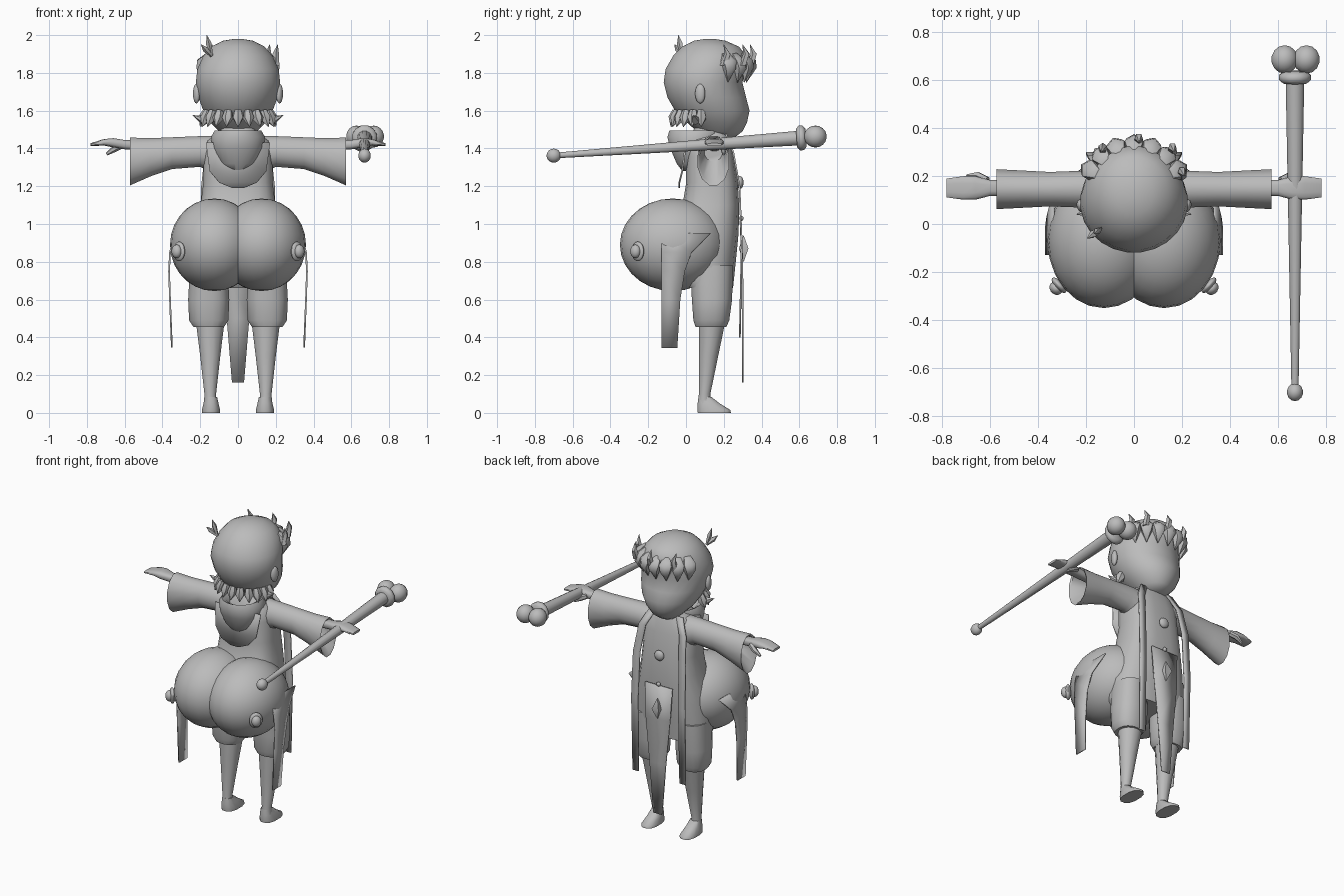
import bpy
import bmesh
import math
from mathutils import Vector, Matrix

default_cube = bpy.data.objects.get("Cube")
if default_cube:
    bpy.data.objects.remove(default_cube, do_unlink=True)

clay = bpy.data.materials.new("plain grey")
clay.use_nodes = True
grey = (0.5, 0.5, 0.5, 1)
clay.diffuse_color = grey
clay.node_tree.nodes["Principled BSDF"].inputs["Base Color"].default_value = grey


def finish(name, bm, mirror=False, thickness=0, sharp=50):
    """Turn a bmesh into a smooth object that keeps its hard edges."""
    bmesh.ops.recalc_face_normals(bm, faces=bm.faces)
    for face in bm.faces:
        face.smooth = True
    for edge in bm.edges:
        edge.smooth = edge.calc_face_angle(0) < math.radians(sharp)
    mesh = bpy.data.meshes.new(name)
    bm.to_mesh(mesh)
    bm.free()
    mesh.materials.append(clay)
    obj = bpy.data.objects.new(name, mesh)
    bpy.context.collection.objects.link(obj)
    if thickness:
        solid = obj.modifiers.new("thickness", "SOLIDIFY")
        solid.thickness = thickness
        solid.offset = 0
    if mirror:
        obj.modifiers.new("mirror", "MIRROR")
    return obj


def skin(name, rings, mirror=False, sharp=50):
    """Bridge a list of point rings and cap both ends."""
    bm = bmesh.new()
    loops = [[bm.verts.new(point) for point in ring] for ring in rings]
    for lower, upper in zip(loops, loops[1:]):
        for i in range(len(lower)):
            bm.faces.new((lower[i - 1], lower[i], upper[i], upper[i - 1]))
    bm.faces.new(loops[0])
    bm.faces.new(loops[-1])
    return finish(name, bm, mirror, sharp=sharp)


def circle(sides, power=1.0):
    """Unit circle, squarer for a lower power."""
    for i in range(sides):
        angle = math.tau * (i + 0.5) / sides
        yield tuple(math.copysign(abs(f(angle)) ** power, f(angle)) for f in (math.cos, math.sin))


def upright(name, rows, centre=0, mirror=False, power=1.0, sides=20):
    """Loft upward; each row is height, half width, back and front."""
    rings = [[(centre + half * c, (a + b) / 2 + (b - a) / 2 * s, z)
              for c, s in circle(sides, power)] for z, half, a, b in rows]
    return skin(name, rings, mirror)


def sideways(name, rows, centre, mirror=True, power=1.0, sides=12):
    """Loft outward along x; each row is x, half depth, bottom and top."""
    rings = [[(x, centre + half * c, (a + b) / 2 + (b - a) / 2 * s)
              for c, s in circle(sides, power)] for x, half, a, b in rows]
    return skin(name, rings, mirror)


def tube(name, points, radii, sides=10, mirror=False):
    """Round bar through points with a radius at each."""
    points = [Vector(p) for p in points]
    turn = (points[-1] - points[0]).to_track_quat("Z", "Y")
    rings = [[p + turn @ Vector((r * c, r * s, 0)) for c, s in circle(sides)]
             for p, r in zip(points, radii)]
    return skin(name, rings, mirror)


def ribbon(name, rows, across, mirror=False):
    """Thin cloth band; each row is x, y, z and half width."""
    bm = bmesh.new()
    side = Vector(across)
    pairs = [[bm.verts.new(Vector((x, y, z)) + side * half * k) for k in (-1, 1)]
             for x, y, z, half in rows]
    for (a, b), (c, d) in zip(pairs, pairs[1:]):
        bm.faces.new((a, b, d, c))
    return finish(name, bm, mirror, thickness=0.009)


def ball(name, place, size, mirror=False, turn=0, detail=14):
    """Ellipsoid turned about the vertical."""
    bm = bmesh.new()
    matrix = (Matrix.Translation(place) @ Matrix.Rotation(turn, 4, "Z")
              @ Matrix.Diagonal((*size, 1)))
    bmesh.ops.create_uvsphere(bm, u_segments=detail, v_segments=detail // 2 + 2,
                              radius=1, matrix=matrix)
    return finish(name, bm, mirror)


# Head, ears and sprout
upright("head", [(1.46, .07, .1, .26), (1.49, .1, .06, .3), (1.54, .15, 0, .325),
                 (1.6, .185, -.06, .338), (1.67, .212, -.1, .32), (1.75, .225, -.12, .3),
                 (1.82, .217, -.11, .32), (1.89, .185, -.07, .325), (1.94, .14, -.02, .28),
                 (1.97, .08, .04, .21), (1.98, .02, .1, .15)], sides=24)
ball("ear", (.22, .075, 1.69), (.018, .028, .052), mirror=True, turn=-.3)
for tip in ((-.165, -.04, 2), (-.195, -.06, 1.95)):
    base = Vector((-.14, -.02, 1.89))
    tube("sprout", (base, base.lerp(tip, .6), tip), (.008, .016, .001), 5)

# Forehead fringe of curled tufts, fanned across the brow
for i in range(7):
    angle = math.radians(30 + 20 * i)
    c, s = math.cos(angle), math.sin(angle)
    path = [(r * c, .12 + r * s, z) for r, z in ((.17, 1.9), (.205, 1.86), (.22, 1.82), (.2, 1.75))]
    tube("fringe_tuft", path, (.025, .045, .035, .002), 6)
for x, y in ((.2, .2), (.16, .3), (.02, .34), (-.13, .3)):
    tube("fringe_curl", [(x, y, 1.84), (x, y + .02, 1.9), (x * 1.05, y, 1.95)], (.02, .018, .001), 5)

# Ragged hair ends round the nape
for i in range(11):
    angle = math.radians(180 + 18 * i)
    c, s = math.cos(angle), math.sin(angle)
    path = [(r * c, .08 + .8 * r * s, z) for r, z in ((.165, 1.6), (.18, 1.56), (.2, 1.515))]
    tube("nape_tuft", path, (.02, .03, .002), 6)
tube("side_tuft", [(.15, .06, 1.57), (.19, .05, 1.55), (.24, .04, 1.575)], (.03, .025, .001), 6, True)

# Torso and rounded hindquarters
upright("torso", [(1.54, .07, .06, .2), (1.48, .1, .03, .22), (1.44, .165, .01, .235),
                  (1.36, .182, 0, .255), (1.22, .185, 0, .275), (1.1, .2, -.02, .283),
                  (.95, .235, -.1, .28), (.8, .26, -.1, .265), (.66, .245, 0, .25)], power=.7)
ball("hindquarter", (.125, -.07, .89), (.235, .28, .245), mirror=True, detail=24)
ball("stud_base", (.312, -.255, .855), (.018, .042, .052), True, -.75)
ball("stud", (.325, -.268, .855), (.025, .03, .036), True, -.75)

# Hood hanging behind the neck, over a pointed cape
upright("hood", [(1.28, .05, -.02, .06), (1.32, .1, -.05, .1), (1.4, .135, -.085, .15),
                 (1.46, .145, -.1, .2), (1.495, .125, -.09, .2), (1.48, .1, -.06, .18),
                 (1.44, .08, -.03, .15)])
ribbon("cape", [(0, 0, 1.43, .17), (0, -.02, 1.28, .15), (0, -.035, 1.22, .1),
                (0, -.035, 1.19, .03)], (1, 0, 0))

# Arms: flared sleeves with hollow cuffs, hands and thumbs
sideways("sleeve", [(.12, .085, 1.26, 1.47), (.2, .08, 1.3, 1.468), (.35, .074, 1.288, 1.462),
                    (.46, .08, 1.25, 1.458), (.572, .086, 1.2, 1.462), (.565, .075, 1.215, 1.45),
                    (.45, .05, 1.33, 1.44)], .145)
sideways("hand", [(.44, .03, 1.385, 1.44), (.6, .034, 1.395, 1.445), (.66, .05, 1.405, 1.455),
                  (.71, .05, 1.415, 1.45), (.78, .04, 1.412, 1.428)], .15, power=.7)
tube("thumb", [(.61, .18, 1.42), (.65, .2, 1.4), (.695, .2, 1.37)], (.018, .018, .008), 6, True)

# Legs: baggy shorts, tapering shins, wedge feet
upright("shorts", [(.455, .082, .05, .215), (.49, .105, .038, .23), (.6, .11, .03, .245),
                   (.78, .1, .02, .25)], .155, True, .85)
upright("shin", [(.05, .034, .062, .135), (.1, .032, .067, .13), (.3, .055, .066, .172),
                 (.48, .078, .065, .21)], .147, True, sides=12)
upright("foot", [(0, .05, .06, .24), (.015, .05, .058, .238), (.05, .041, .06, .18),
                 (.085, .033, .065, .135)], .143, True, .8, sides=12)

# Hanging cloth: hip tails, front bands and centre panel
ribbon("hip_tail", [(.335, 0, .95, .13), (.36, -.05, .85, .08), (.365, -.068, .75, .062),
                    (.36, -.08, .6, .05), (.35, -.088, .345, .042)], (0, 1, 0), True)
ribbon("front_band", [(.1, .21, 1.48, .025), (.15, .25, 1.38, .025), (.17, .283, 1.2, .025),
                      (.175, .295, .9, .025), (.175, .285, .4, .022)], (1, 0, 0), True)
ribbon("centre_panel", [(0, .288, 1.02, .1), (0, .298, .8, .09), (0, .3, .5, .06),
                        (0, .3, .16, .032)], (1, 0, 0))

# Front ornaments
ball("chest_button", (0, .285, 1.22), (.034, .02, .034))
ball("belt_stud", (0, .293, 1.03), (.014, .012, .014))
tube("diamond", [(0, .305, .94), (0, .305, .87), (0, .305, .8)], (.001, .036, .001), 4)

# Staff: tapered shaft, end knob, collar and twin balls
back, front = Vector((.67, -.7, 1.362)), Vector((.67, .6, 1.455))
tube("staff_shaft", (back, front), (.015, .04), 12)
ball("staff_knob", back, (.034, .038, .037))
along = (front - back).normalized()
tube("staff_collar", [front + along * d for d in (-.015, 0, .02, .035)],
     (.05, .068, .068, .05), 12)
for x in (.627, .718):
    ball("staff_ball", (x, .685, 1.463), (.056, .06, .058))
